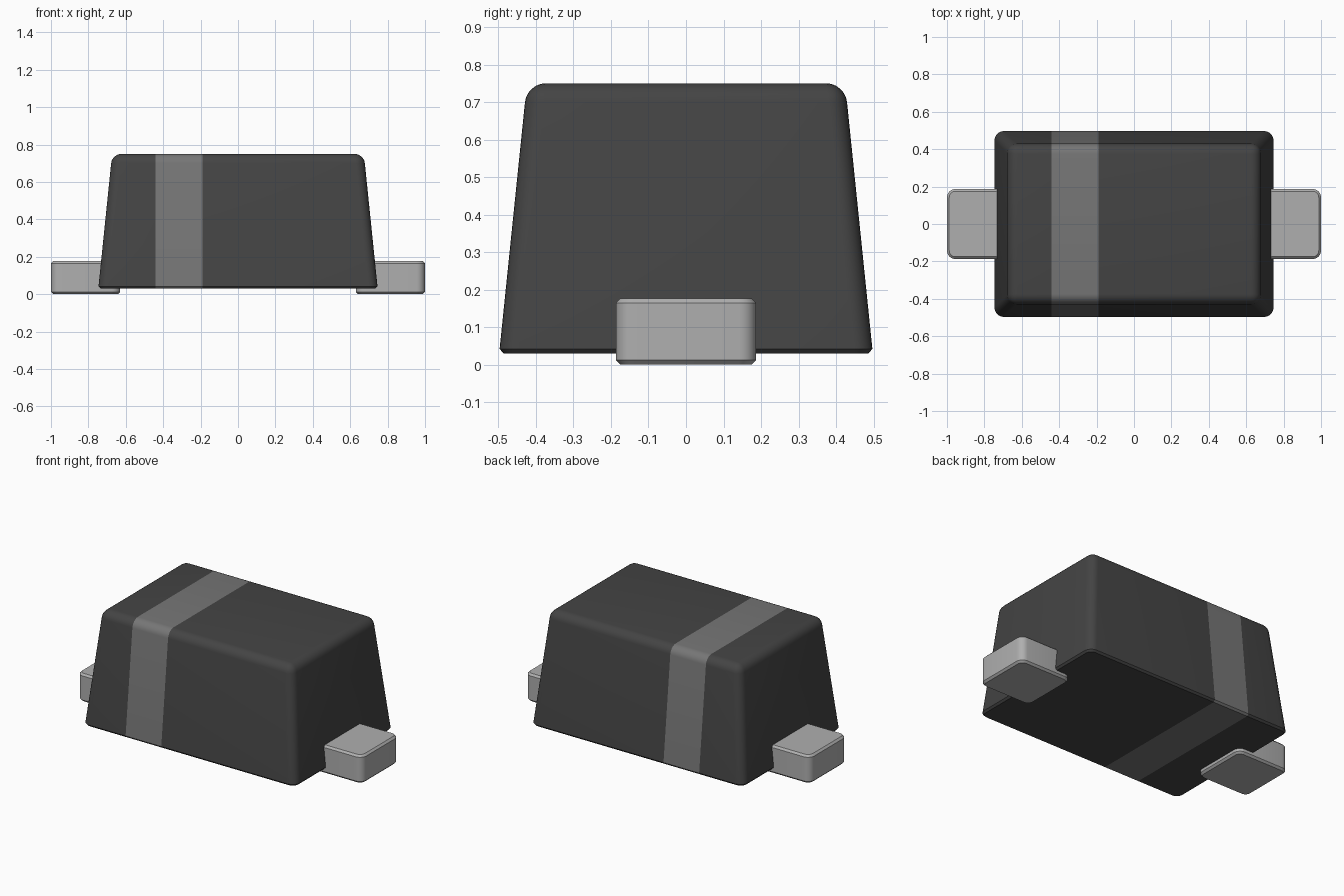
import bpy, bmesh, math

cube = bpy.data.objects.get("Cube")
if cube:
    bpy.data.objects.remove(cube, do_unlink=True)


def material(name, value, metallic=0.0):
    m = bpy.data.materials.new(name)
    m.use_nodes = True
    colour = (value, value, value, 1.0)
    m.diffuse_color = colour
    m.node_tree.nodes["Principled BSDF"].inputs["Base Color"].default_value = colour
    return m


black = material("black plastic", 0.058)
grey = material("grey band", 0.182)
metal = material("light metal", 0.43)


def tapered_box(bm, x, y, z0, z1, inset):
    """Box with half sizes x, y at the bottom, drawn in by inset at the top."""
    bmesh.ops.create_cube(bm, size=2)
    for v in bm.verts:
        top = v.co.z > 0
        d = inset if top else 0
        v.co = (math.copysign(x - d, v.co.x), math.copysign(y - d, v.co.y), z1 if top else z0)


def edges_at(bm, z):
    return [e for e in bm.edges if all(abs(v.co.z - z) < 1e-4 for v in e.verts)]


def bevel(bm, edges, size, segments):
    bmesh.ops.bevel(bm, geom=edges, offset=size, offset_type='OFFSET',
                    segments=segments, profile=0.5, affect='EDGES', clamp_overlap=True)


def finish(bm, name, mats):
    bmesh.ops.recalc_face_normals(bm, faces=bm.faces[:])
    mesh = bpy.data.meshes.new(name)
    bm.to_mesh(mesh)
    bm.free()
    for m in mats:
        mesh.materials.append(m)
    ob = bpy.data.objects.new(name, mesh)
    bpy.context.collection.objects.link(ob)
    bpy.ops.object.select_all(action='DESELECT')
    ob.select_set(True)
    bpy.context.view_layer.objects.active = ob
    bpy.ops.object.shade_smooth_by_angle(angle=math.radians(30))
    return ob


# Package body: rounded sides and top, small chamfer around the base
bm = bmesh.new()
tapered_box(bm, 0.747, 0.498, 0.03, 0.75, 0.074)
base = set(edges_at(bm, 0.03))
bevel(bm, [e for e in bm.edges if e not in base], 0.05, 6)
bevel(bm, edges_at(bm, 0.03), 0.012, 1)

# Polarity band: cut the body all the way round and colour between the cuts
BAND = (-0.44, -0.19)
for x in BAND:
    bmesh.ops.bisect_plane(bm, geom=bm.verts[:] + bm.edges[:] + bm.faces[:],
                           plane_co=(x, 0, 0), plane_no=(1, 0, 0))
for f in bm.faces:
    f.material_index = int(BAND[0] < f.calc_center_median().x < BAND[1])
finish(bm, "body", [black, grey])

# Metal leads: rounded corners, chamfered top and bottom rims
for side, name in ((-1, "right_lead"), (1, "left_lead")):
    bm = bmesh.new()
    tapered_box(bm, 0.185, 0.187, 0.0, 0.177, 0.0)
    bevel(bm, [e for e in bm.edges if abs(e.verts[0].co.z - e.verts[1].co.z) > 0.1], 0.045, 6)
    bevel(bm, edges_at(bm, 0.0) + edges_at(bm, 0.177), 0.012, 1)
    bmesh.ops.translate(bm, verts=bm.verts[:], vec=(side * 0.815, 0, 0))
    finish(bm, name, [metal])
